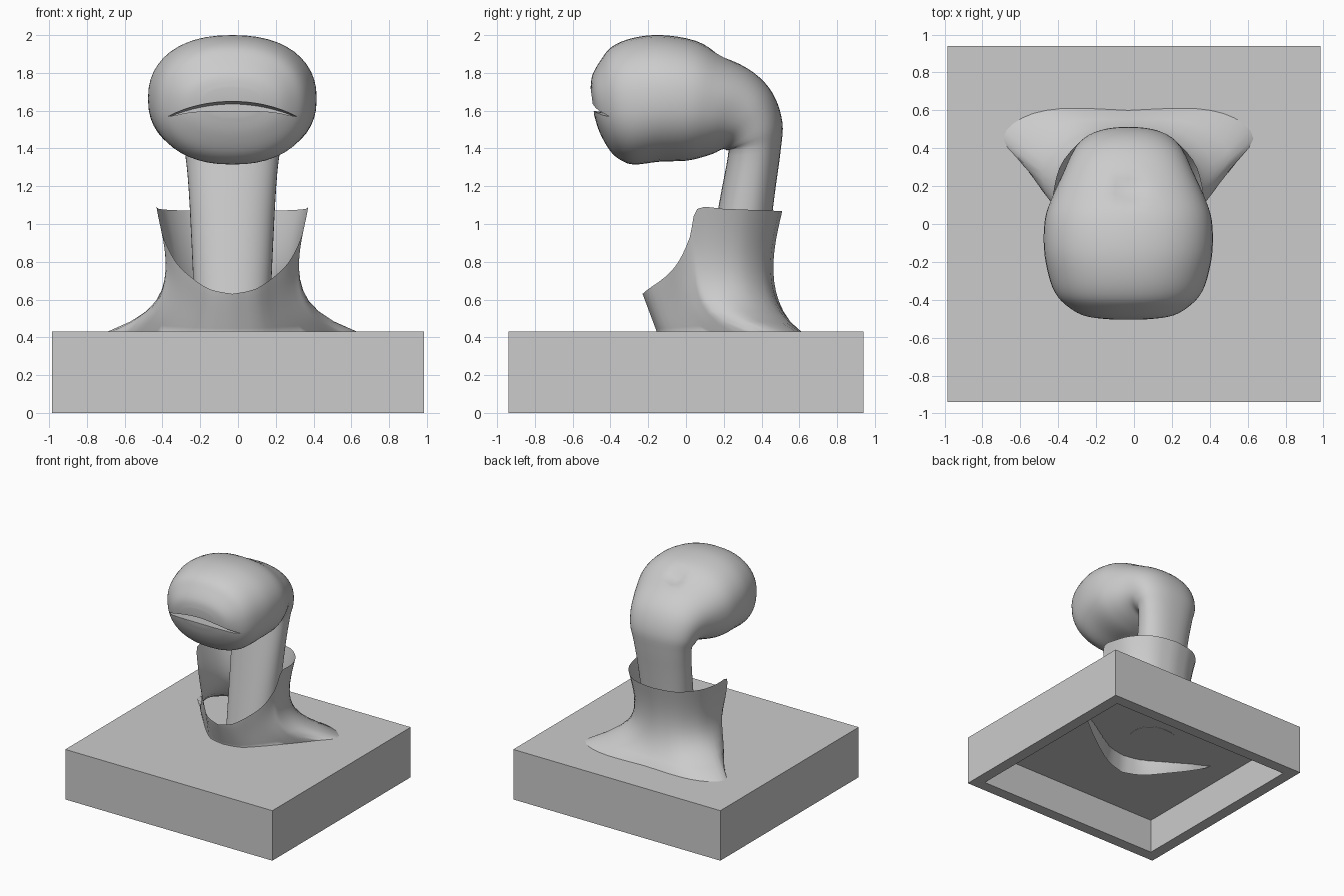
import bpy, bmesh, math
from mathutils import Vector

cube = bpy.data.objects.get("Cube")
if cube:
    bpy.data.objects.remove(cube, do_unlink=True)

AXIS_X = -0.03   # the figure sits slightly off the middle of its plinth

clay = bpy.data.materials.new("plain_grey")
clay.use_nodes = True
GREY = (0.6, 0.6, 0.6, 1)
clay.diffuse_color = GREY
clay.node_tree.nodes["Principled BSDF"].inputs["Base Color"].default_value = GREY


def finish(name, bm, smooth_angle=None, recalc=True):
    """Turn a bmesh into a named, coloured object."""
    if recalc:
        bmesh.ops.recalc_face_normals(bm, faces=bm.faces)
    mesh = bpy.data.meshes.new(name)
    bm.to_mesh(mesh)
    bm.free()
    mesh.materials.append(clay)
    obj = bpy.data.objects.new(name, mesh)
    bpy.context.collection.objects.link(obj)
    if smooth_angle:
        bpy.ops.object.select_all(action='DESELECT')
        obj.select_set(True)
        bpy.context.view_layer.objects.active = obj
        bpy.ops.object.shade_smooth_by_angle(angle=math.radians(smooth_angle))
    return obj


def spline(rows, steps):
    """Catmull-Rom resampling of a list of number rows."""
    pts = [Vector(r) for r in rows]
    out = []
    for i in range(len(pts) - 1):
        a, b = pts[max(i - 1, 0)], pts[i]
        c, d = pts[i + 1], pts[min(i + 2, len(pts) - 1)]
        for s in range(steps):
            t = s / steps
            out.append(b + (c - a) * (t / 2)
                       + (a * 2 - b * 5 + c * 4 - d) * (t * t / 2)
                       + (b * 3 - a - c * 3 + d) * (t ** 3 / 2))
    return out + [pts[-1]]


def bridge(bm, rings, closed):
    """Quads between neighbouring rings of vertices."""
    for r0, r1 in zip(rings, rings[1:]):
        n = len(r0)
        for i in range(n if closed else n - 1):
            j = (i + 1) % n
            bm.faces.new((r0[i], r0[j], r1[j], r1[i]))


# Plinth: block hollowed from below
bm = bmesh.new()
bmesh.ops.create_cube(bm, size=1)
for v in bm.verts:
    v.co = Vector((v.co.x * 1.97, v.co.y * 1.88, (v.co.z + 0.5) * 0.43))
bm.normal_update()
underside = [f for f in bm.faces if f.normal.z < -0.9]
bmesh.ops.inset_region(bm, faces=underside, thickness=0.14)
recess = bmesh.ops.extrude_discrete_faces(bm, faces=underside)["faces"][0]
bmesh.ops.translate(bm, verts=recess.verts, vec=(0, 0, 0.3))
finish("plinth", bm)

# Neck and head: one sweep; back/top y z, front/bottom y z, half width
sections = [
    (.37, .298, .03, .298, .19),
    (.46, 1.08, .17, 1.08, .225),
    (.50, 1.38, .222, 1.36, .25),
    (.51, 1.54, .215, 1.39, .28),
    (.46, 1.69, .19, 1.395, .31),
    (.36, 1.80, .15, 1.375, .345),
    (.20, 1.89, .09, 1.355, .40),
    (.05, 1.97, 0, 1.335, .44),
    (-.13, 2.0, -.14, 1.33, .445),
    (-.28, 1.985, -.27, 1.315, .42),
    (-.39, 1.94, -.34, 1.335, .385),
    (-.45, 1.87, -.40, 1.385, .33),
    (-.495, 1.79, -.455, 1.48, .25),
    (-.505, 1.72, -.485, 1.57, .15),
]
SIDES = 48
bm = bmesh.new()
rings = []
for ty, tz, by, bz, half in spline(sections, 4):
    top, low = Vector((AXIS_X, ty, tz)), Vector((AXIS_X, by, bz))
    mid, up = (top + low) / 2, (top - low) / 2
    ring = []
    for i in range(SIDES):
        a = math.tau * i / SIDES
        c, s = (math.copysign(abs(f) ** 0.88, f) for f in (math.cos(a), math.sin(a)))
        ring.append(bm.verts.new(mid + up * c + Vector((half * s, 0, 0))))
    rings.append(ring)
bridge(bm, rings, True)
bm.faces.new(rings[0])
bm.faces.new(rings[-1])
# Small dimple on the crown
pit = Vector((AXIS_X, 0.18))
for v in bm.verts:
    d = (v.co.xy - pit).length
    if v.co.z > 1.75 and d < 0.09:
        v.co.z -= 0.05 * (1 - d / 0.09)
head = finish("head_and_neck", bm, 40)

# Mouth cutter: curved lens, dropping towards the throat
bm = bmesh.new()
N = 16
outline = []
for i in range(N + 1):
    u = 2 * i / N - 1
    outline.append((u * 0.34, 1.575 + 0.07 * (1 - u * u)))
for i in range(N - 1, 0, -1):
    u = 2 * i / N - 1
    outline.append((u * 0.34, 1.565 + 0.03 * (1 - u ** 4)))
rings = [[bm.verts.new((AXIS_X + x, y, z + drop)) for x, z in outline]
         for y, drop in ((-0.7, 0.04), (-0.505, 0.005), (-0.36, -0.01))]
bridge(bm, rings, True)
bm.faces.new(rings[0])
bm.faces.new(rings[-1])
cutter = finish("mouth_cutter", bm)
cutter.hide_render = True
cutter.hide_viewport = True
cut = head.modifiers.new("mouth", 'BOOLEAN')
cut.operation = 'DIFFERENCE'
cut.solver = 'EXACT'
cut.object = cutter
bpy.context.view_layer.objects.active = head
head.select_set(True)

# Collar: open sheet; columns run front to back on one side
# rim x y z, plinth line x y, hem x y z
columns = [
    (0, -.23, .63, 0, -.155, 0, -.19, .15),
    (.12, -.20, .655, .14, -.125, .18, -.15, .17),
    (.22, -.11, .72, .26, -.02, .38, -.05, .22),
    (.30, -.04, .80, .37, .10, .55, .06, .26),
    (.365, .02, .93, .46, .20, .66, .15, .30),
    (.40, .06, 1.08, .55, .31, .70, .30, .36),
    (.39, .20, 1.08, .66, .45, .68, .46, .41),
    (.34, .34, 1.075, .56, .56, .58, .57, .41),
    (.20, .47, 1.07, .35, .61, .36, .62, .41),
    (0, .51, 1.07, 0, .60, 0, .61, .41),
]
LINE_Z = 0.43
AXLE = Vector((0, 0.15))
half_side = spline(columns, 3)
whole = [(1, c) for c in half_side] + [(-1, c) for c in half_side[-2:0:-1]]
LEVELS = 12
bm = bmesh.new()
rings = []
for side, c in whole:
    rim, foot = Vector((c[0], c[1])), Vector((c[3], c[4]))
    rise = (c[2] - 0.63) / 0.45
    power = 1 + 5 * max(rise, 0)
    column = []
    for k in range(LEVELS + 1):
        t = k / LEVELS
        p = rim.lerp(foot, t ** power)
        p -= (p - AXLE).normalized() * 0.05 * rise * math.sin(math.pi * t)
        column.append((p.x, p.y, c[2] + (LINE_Z - c[2]) * t))
    column.append((c[5], c[6], c[7]))
    rings.append([bm.verts.new((AXIS_X + side * x, y, z)) for x, y, z in column])
bridge(bm, rings + rings[:1], False)
finish("collar", bm, 50)
